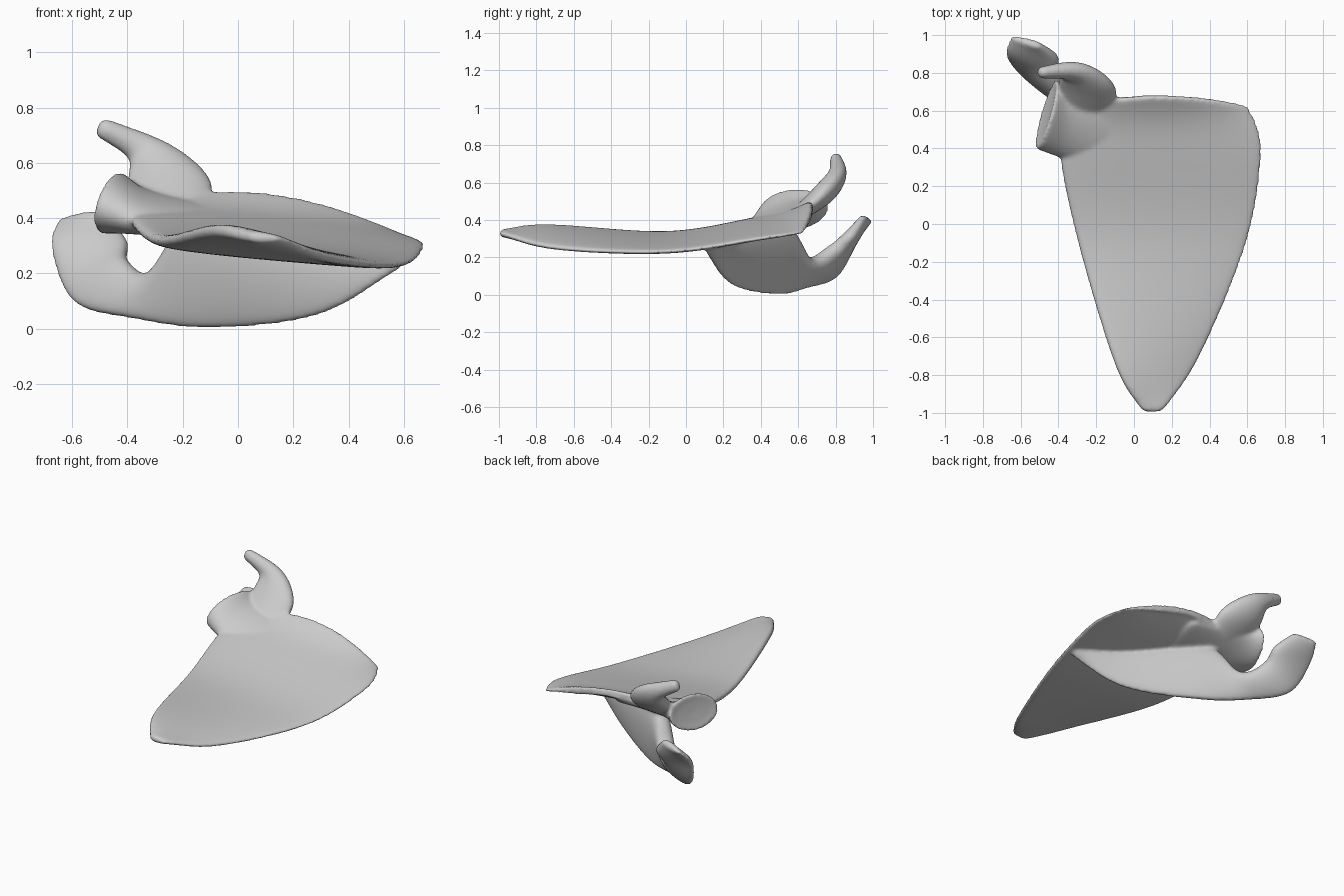
import bpy, bmesh, math
from mathutils import Vector

if "Cube" in bpy.data.objects:
    bpy.data.objects.remove(bpy.data.objects["Cube"], do_unlink=True)

bm = bmesh.new()
SIDES = 32
STEPS = 6


def resample(points):
    """Return a smooth path that passes through a few guide points."""
    pts = [Vector(p) for p in points]
    pts = [pts[0] * 2 - pts[1]] + pts + [pts[-1] * 2 - pts[-2]]
    path = []
    for before, start, end, after in zip(pts, pts[1:], pts[2:], pts[3:]):
        for step in range(STEPS):
            t = step / STEPS
            leave, arrive = (end - before) / 2, (after - start) / 2
            ease = t * t * (3 - 2 * t)
            path.append(start.lerp(end, ease)
                        + leave * t * (1 - t) ** 2
                        - arrive * t * t * (1 - t))
    return path + [pts[-2]]


def loft(edge, other_edge, thickness, heavy=0, blunt=1, bow=Vector()):
    """Skin flattened ovals that span two edges; heavy fattens the first edge,
    a low blunt squares the rims and bow pushes out the middle of the closing
    end. Returns the end face."""
    left, right = resample(edge), resample(other_edge)
    thick = [v.x for v in resample([(h, 0, 0) for h in thickness])]
    mids = [(p + q) / 2 for p, q in zip(left, right)]
    last = len(mids) - 1
    rings, normal = [], None
    for i, (p, q) in enumerate(zip(left, right)):
        along = mids[min(i + 1, last)] - mids[max(i - 1, 0)]
        facing = along.cross(q - p).normalized()
        normal = -facing if normal and facing.dot(normal) < 0 else facing
        ring = []
        for k in range(SIDES):
            angle = math.tau * k / SIDES
            c, s = math.cos(angle), math.sin(angle)
            height = math.copysign(abs(s) ** blunt, s)
            swell = normal * thick[i] * height * (1 + heavy * c)
            ring.append(bm.verts.new(p.lerp(q, (1 - c) / 2) + swell
                                     + bow * s * s * (i / last) ** 8))
        rings.append(ring)
    for a, b in zip(rings, rings[1:]):
        for k in range(SIDES):
            bm.faces.new((a[k - 1], a[k], b[k], b[k - 1]))
    bm.faces.new(rings[0][::-1])
    return bm.faces.new(rings[-1])


# Broad triangular blade, from the lower tip to the bowed upper border
loft(edge=[(.05, -1, .33), (-.1, -.75, .36), (-.3, -.1, .32),
           (-.4, .4, .4), (-.35, .65, .45)],
     other_edge=[(.15, -1, .33), (.35, -.7, .25), (.6, -.1, .23),
                 (.68, .4, .3), (.6, .65, .33)],
     thickness=[.02, .03, .03, .03, .02],
     heavy=.3, blunt=.5, bow=Vector((0, .05, .1)))

# Ridge under the blade, sweeping out into the hooked shoulder tip
loft(edge=[(.6, .1, .23), (.3, .25, .05), (-.1, .5, 0), (-.4, .65, .04),
           (-.6, .8, .1), (-.68, .9, .3), (-.65, 1, .4)],
     other_edge=[(.6, .15, .26), (.3, .25, .3), (-.15, .5, .4), (-.3, .66, .2),
                 (-.4, .78, .25), (-.4, .88, .32), (-.5, .95, .43)],
     thickness=[.02, .04, .06, .05, .05, .04, .02],
     heavy=-.3, blunt=.8)

# Neck flaring into the joint socket
socket = loft(edge=[(.1, .3, .32), (-.3, .33, .36), (-.53, .4, .44)],
              other_edge=[(.1, .65, .42), (-.3, .7, .47), (-.42, .77, .48)],
              thickness=[.02, .06, .12])

# Beak rising from the upper border and bending outward
loft(edge=[(-.4, .6, .44), (-.4, .75, .55), (-.4, .8, .62), (-.52, .8, .7)],
     other_edge=[(-.1, .6, .42), (-.1, .73, .54), (-.25, .82, .67), (-.5, .8, .77)],
     thickness=[.04, .06, .05, .03])

# Hollow the socket
bmesh.ops.recalc_face_normals(bm, faces=bm.faces)
bmesh.ops.inset_individual(bm, faces=[socket], thickness=.04, depth=-.02)

mesh = bpy.data.meshes.new("shoulder_blade")
bm.to_mesh(mesh)
bm.free()
bone = bpy.data.objects.new("shoulder_blade", mesh)
bpy.context.collection.objects.link(bone)

# Round the forms, fuse them into one skin and soften the joins
rounding = bone.modifiers.new("round", 'SUBSURF')
rounding.levels = rounding.render_levels = 1
fuse = bone.modifiers.new("fuse", 'REMESH')
fuse.mode = 'VOXEL'
fuse.voxel_size = .01
fuse.use_smooth_shade = True
soften = bone.modifiers.new("soften", 'SMOOTH')
soften.factor = .5
soften.iterations = 12

# Plain grey
grey = (.6, .6, .6, 1)
material = bpy.data.materials.new("bone_grey")
material.use_nodes = True
material.diffuse_color = grey
material.node_tree.nodes["Principled BSDF"].inputs["Base Color"].default_value = grey
mesh.materials.append(material)
